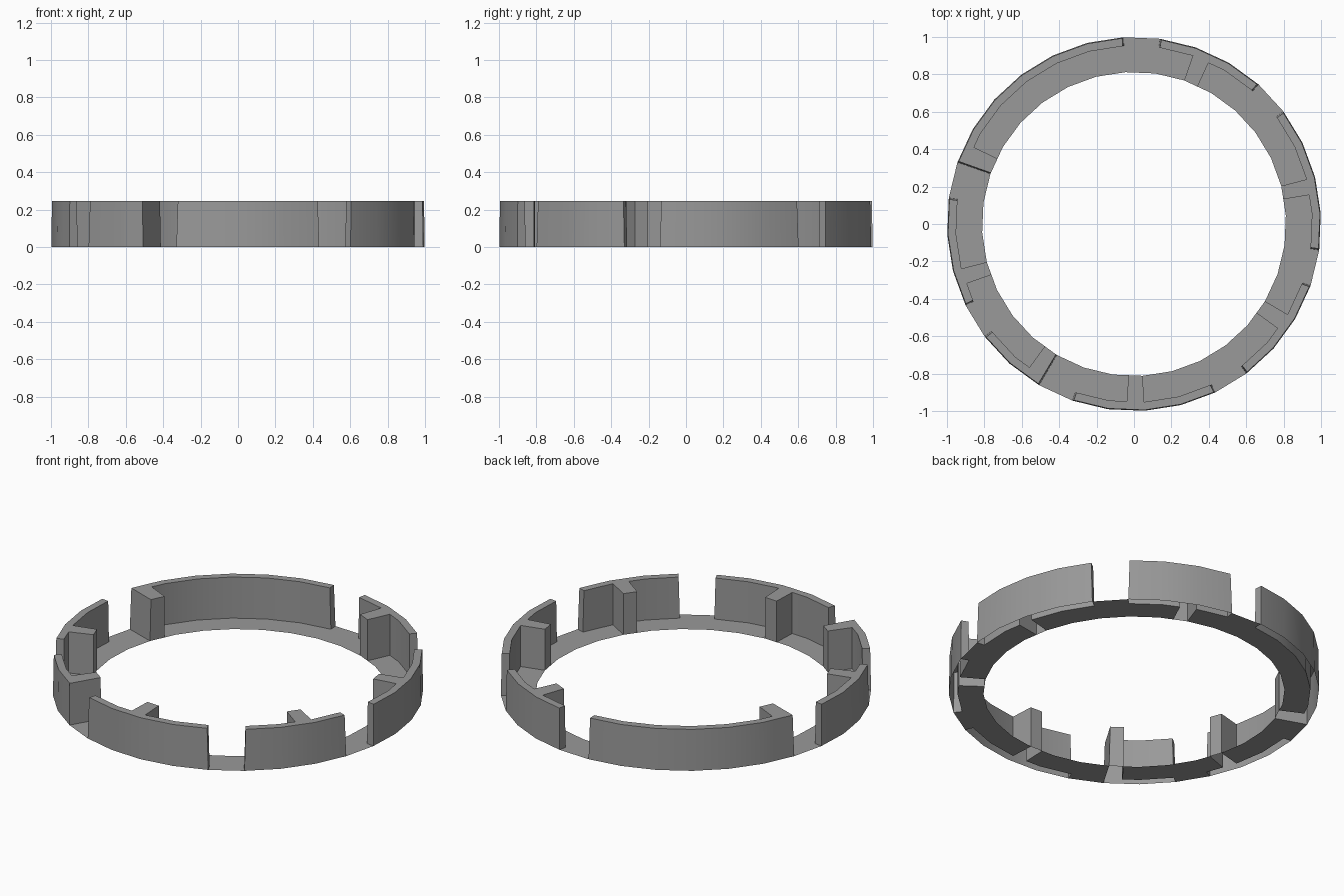
import bpy, bmesh
from math import radians, cos, sin

if "Cube" in bpy.data.objects:
    bpy.data.objects.remove(bpy.data.objects["Cube"])

STEP, PHASE, SIDES = 11.25, 3.25, 32
RADII = (0.813, 0.953, 1.0)      # inner rim, inside of wall, outer rim
HEIGHT = 0.245

# wall start, wall end, rib start, rib end (degrees)
WALLS = [(93.25, 160.75, 154.4, 160.75),
         (172.0, 205.75, 194.5, 199.6),
         (217.0, 239.5, 233.9, 239.5),
         (250.75, 295.75, 267.8, 273.25),
         (307.0, 340.75, 324.0, 329.5),
         (352.0, 397.0, 369.4, 374.5),
         (408.25, 442.0, 425.2, 430.75)]

dark_grey = bpy.data.materials.new("dark_grey")
dark_grey.diffuse_color = (0.32, 0.32, 0.32, 1)
dark_grey.use_nodes = True
dark_grey.node_tree.nodes["Principled BSDF"].inputs["Base Color"].default_value = dark_grey.diffuse_color


def ring_point(angle, radius):
    """Point on the 32-sided polygon of the given radius."""
    k, f = divmod((angle - PHASE) / STEP, 1)
    a, b = (radians(PHASE + STEP * (k + i)) for i in (0, 1))
    return (radius * (cos(a) * (1 - f) + cos(b) * f),
            radius * (sin(a) * (1 - f) + sin(b) * f))


def columns(start, end, extra=()):
    """Angles of all polygon corners between start and end, plus extras."""
    n = round((end - start) / STEP)
    return sorted({start + STEP * i for i in range(n + 1)} | set(extra))


def make_object(name, bm):
    mesh = bpy.data.meshes.new(name)
    bm.to_mesh(mesh)
    bm.free()
    mesh.materials.append(dark_grey)
    ob = bpy.data.objects.new(name, mesh)
    bpy.context.collection.objects.link(ob)
    bpy.ops.object.select_all(action='DESELECT')
    ob.select_set(True)
    bpy.context.view_layer.objects.active = ob
    bpy.ops.object.shade_smooth_by_angle(angle=radians(30))


def cell(a0, a1, band):
    return [(a0, band), (a0, band + 1), (a1, band + 1), (a1, band)]


floor = bmesh.new()
floor_verts = {}


def add_floor(a0, a1, band):
    vs = []
    for a, r in cell(a0, a1, band):
        key = (round(a % 360, 3), r)
        if key not in floor_verts:
            floor_verts[key] = floor.verts.new((*ring_point(a, RADII[r]), 0))
        vs.append(floor_verts[key])
    floor.faces.new(vs)


for i, (start, end, r0, r1) in enumerate(WALLS):
    cols = columns(start, end, (r0, r1))
    cells = []
    for a0, a1 in zip(cols, cols[1:]):
        cells.append(cell(a0, a1, 1))
        if r0 <= (a0 + a1) / 2 <= r1:
            cells.append(cell(a0, a1, 0))
        else:
            add_floor(a0, a1, 0)

    # raised wall with rib: open underneath, slight draft at ends and outside
    bm = bmesh.new()
    verts = {}

    def vert(key, top):
        if (key, top) not in verts:
            a, r = key
            radius = RADII[r]
            if top:
                a += 0.4 if a == start else -0.4 if a == end else 0
                radius -= 0.004 if r == 2 else 0
            verts[key, top] = bm.verts.new((*ring_point(a, radius), HEIGHT * top))
        return verts[key, top]

    edges = set()
    for c in cells:
        bm.faces.new([vert(k, 1) for k in c])
        edges |= set(zip(c, c[1:] + c[:1]))
    for a, b in sorted(edges):
        if (b, a) not in edges:
            bm.faces.new([vert(a, 0), vert(b, 0), vert(b, 1), vert(a, 1)])
    make_object(f"wall_segment_{i + 1}", bm)

    # open gap to the next wall: floor reaches the outer rim
    nxt = WALLS[i + 1][0] if i + 1 < len(WALLS) else WALLS[0][0] + 360
    gap = columns(end, nxt)
    for a0, a1 in zip(gap, gap[1:]):
        add_floor(a0, a1, 0)
        add_floor(a0, a1, 1)

# flat base ring
make_object("base_ring", floor)
